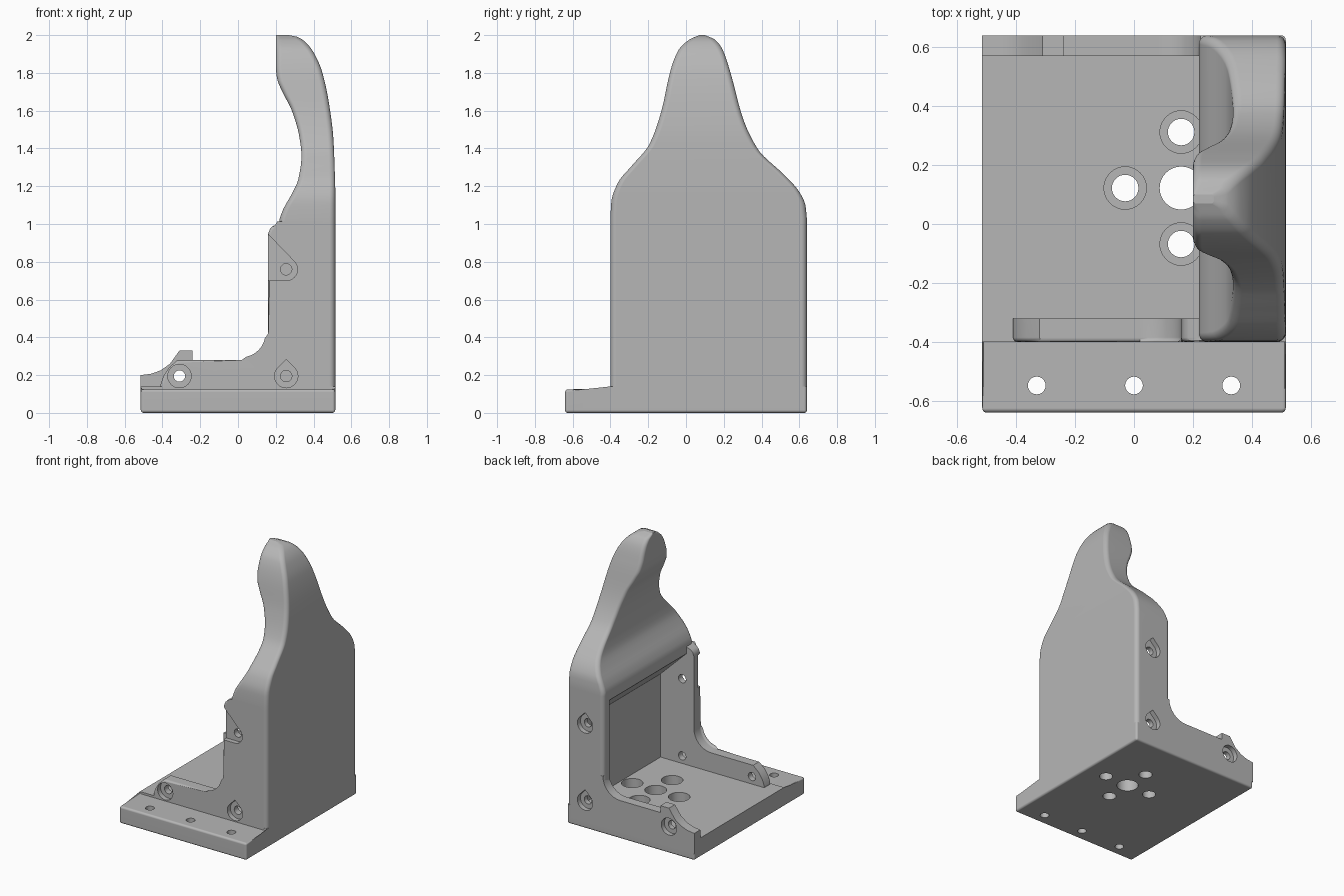
import bpy, bmesh, math
from mathutils import Vector

cube = bpy.data.objects.get("Cube")
if cube:
    bpy.data.objects.remove(cube, do_unlink=True)

grey = bpy.data.materials.new("plain grey")
grey.use_nodes = True
grey.diffuse_color = (0.47, 0.47, 0.47, 1)
grey.node_tree.nodes["Principled BSDF"].inputs["Base Color"].default_value = (0.47, 0.47, 0.47, 1)


def finish(bm, name):
    bmesh.ops.recalc_face_normals(bm, faces=bm.faces)
    mesh = bpy.data.meshes.new(name)
    bm.to_mesh(mesh)
    bm.free()
    mesh.materials.append(grey)
    obj = bpy.data.objects.new(name, mesh)
    bpy.context.collection.objects.link(obj)
    return obj


def prism(name, points, axis, start, end, pick=None, width=0.02):
    """Extrude a 2D outline along an axis, then round the edges that pick accepts."""
    def place(p, d):
        return {"x": (d, p[0], p[1]), "y": (p[0], d, p[1]), "z": (p[0], p[1], d)}[axis]
    bm = bmesh.new()
    a = [bm.verts.new(place(p, start)) for p in points]
    b = [bm.verts.new(place(p, end)) for p in points]
    bm.faces.new(a)
    bm.faces.new(b[::-1])
    for i in range(len(points)):
        j = (i + 1) % len(points)
        bm.faces.new((a[i], a[j], b[j], b[i]))
    if pick:
        edges = [e for e in bm.edges if pick(*[v.co for v in e.verts])]
        bmesh.ops.bevel(bm, geom=edges, offset=width, segments=4, profile=0.5,
                        affect="EDGES", clamp_overlap=True)
    return finish(bm, name)


def circle(cx, cy, r, n=32):
    return [(cx + r * math.cos(math.tau * i / n), cy + r * math.sin(math.tau * i / n))
            for i in range(n)]


def teardrop(cx, cy, r):
    arc = [math.radians(135 + 270 * i / 24) for i in range(25)]
    return [(cx + r * math.cos(t), cy + r * math.sin(t)) for t in arc] + [(cx, cy + r * 1.42)]


def combine(target, other, operation):
    mod = target.modifiers.new(operation, "BOOLEAN")
    mod.operation, mod.object, mod.solver = operation, other, "EXACT"
    bpy.context.view_layer.objects.active = target
    bpy.ops.object.modifier_apply(modifier=mod.name)
    bpy.data.objects.remove(other, do_unlink=True)


def smooth_curve(knots):
    """Smooth function of height through (height, value) knots, without overshoot."""
    zs, vs = zip(*knots)
    d = [(vs[i + 1] - vs[i]) / (zs[i + 1] - zs[i]) for i in range(len(zs) - 1)]
    m = [d[0]] + [2 * p * q / (p + q) if p * q > 0 else 0 for p, q in zip(d, d[1:])] + [d[-1]]

    def value(z):
        if z <= zs[0]:
            return vs[0]
        i = max(k for k in range(len(d)) if zs[k] <= z)
        h = zs[i + 1] - zs[i]
        t = (z - zs[i]) / h
        return (vs[i] * (2 * t**3 - 3 * t**2 + 1) + vs[i + 1] * (3 * t**2 - 2 * t**3)
                + h * (m[i] * (t**3 - 2 * t**2 + t) + m[i + 1] * (t**3 - t**2)))
    return value


# Tower: rounded rectangles lofted upward between four outline curves
inner = smooth_curve([(1.03, .22), (1.09, .245), (1.15, .28), (1.24, .32), (1.36, .336),
                      (1.46, .325), (1.6, .285), (1.7, .235), (1.77, .207), (1.84, .2), (2, .2)])
outer = smooth_curve([(1.2, .515), (1.45, .505), (1.63, .483), (1.8, .447), (1.9, .405),
                      (1.96, .36), (1.99, .315), (2, .27)])
front = smooth_curve([(1.04, -.4), (1.12, -.395), (1.22, -.36), (1.305, -.29), (1.42, -.195),
                      (1.6, -.13), (1.82, -.08), (1.92, -.04), (1.975, .016), (2, .07)])
back = smooth_curve([(1.03, .64), (1.1, .632), (1.17, .6), (1.26, .52), (1.39, .385),
                     (1.55, .305), (1.82, .23), (1.92, .195), (1.975, .155), (2, .1)])
heights = [.05, 1.0] + [1.0 + math.sin(math.pi / 2 * i / 60) for i in range(1, 61)]
bm = bmesh.new()
rings = []
for z in heights:
    x0, x1, y0, y1 = inner(z), outer(z), front(z), back(z)
    r = min(.03, (x1 - x0) * .3, (y1 - y0) * .3)
    ring = []
    for k, (cx, cy) in enumerate([(x1 - r, y1 - r), (x0 + r, y1 - r),
                                  (x0 + r, y0 + r), (x1 - r, y0 + r)]):
        for s in range(6):
            t = math.pi / 2 * (k + s / 5)
            ring.append(bm.verts.new((cx + r * math.cos(t), cy + r * math.sin(t), z)))
    rings.append(ring)
for low, high in zip(rings, rings[1:]):
    for i in range(len(low)):
        j = (i + 1) % len(low)
        bm.faces.new((low[i], low[j], high[j], high[i]))
bm.faces.new(rings[0][::-1])
bm.faces.new(rings[-1])
body = finish(bm, "bracket_body")

# Hollow inside the tower with a sloping ceiling
cavity = prism("cavity", [(.1, .09), (.43, .09), (.43, .75), (.1, 1.07)], "y", -.32, .57)
combine(body, cavity, "DIFFERENCE")

# Base plate with a lower front flange
base = prism("base", [(-.64, 0), (.64, 0), (.64, .14), (-.4, .14), (-.4, .125), (-.64, .125)],
             "x", -.515, .515, lambda a, b: min(a.z, b.z) < .01 or min(a.y, b.y) < -.6)
combine(body, base, "UNION")

# Front side wall with its post
fillet = [(.02 + .14 * math.sin(t), .42 - .14 * math.cos(t))
          for t in [math.pi / 2 * i / 8 for i in range(9)]]
front_wall = prism("front_wall", [(-.41, .05), (-.41, .15), (-.395, .195), (-.365, .24),
                                  (-.32, .28)] + fillet +
                   [(.16, .95), (.17, .975), (.185, .99), (.215, 1.0), (.25, 1.03),
                    (.45, 1.03), (.45, .05)],
                   "y", -.4, -.32, lambda a, b: max(a.y, b.y) < -.39, .015)
combine(body, front_wall, "UNION")

# Back side wall with a small raised tab
fillet = [(x + .065, z) for x, z in fillet]
back_wall = prism("back_wall", [(-.515, .05), (-.515, .2), (-.46, .207), (-.41, .225),
                                (-.36, .26), (-.31, .33), (-.24, .33), (-.24, .28)] + fillet +
                  [(.3, .42), (.3, .05)], "y", .57, .64)
combine(body, back_wall, "UNION")

# Recess on the front post, open to its inner edge
arc = [math.radians(-90 + 135 * i / 12) for i in range(13)]
recess = prism("post_recess", [(.1, .7)] +
               [(.255 + .06 * math.cos(t), .76 + .06 * math.sin(t)) for t in arc] +
               [(.15, .955), (.1, .955)], "y", -.5, -.365)
combine(body, recess, "DIFFERENCE")

# Screw holes and their counterbores through the side walls
for x, z, y0, y1, shape, depth0, depth1 in [
        (-.31, .195, -.5, -.28, circle, -.5, -.365),
        (.255, .195, -.5, -.28, teardrop, -.5, -.365),
        (.255, .76, -.5, -.28, None, 0, 0),
        (-.31, .195, .5, .7, circle, .605, .7),
        (.37, .195, .5, .7, teardrop, .605, .7),
        (.37, .76, .5, .7, teardrop, .605, .7)]:
    combine(body, prism("screw_hole", circle(x, z, .03), "y", y0, y1), "DIFFERENCE")
    if shape:
        combine(body, prism("counterbore", shape(x, z, .062), "y", depth0, depth1), "DIFFERENCE")

# Cross of mounting holes in the floor
combine(body, prism("centre_hole", circle(.16, .122, .073), "z", -.1, .3), "DIFFERENCE")
for dx, dy in [(.19, 0), (-.19, 0), (0, .19), (0, -.19)]:
    x, y = .16 + dx, .122 + dy
    combine(body, prism("mount_hole", circle(x, y, .045), "z", -.1, .3), "DIFFERENCE")
    combine(body, prism("mount_bore", circle(x, y, .072), "z", .07, .3), "DIFFERENCE")

# Row of holes in the flange
for x in (-.33, 0, .33):
    combine(body, prism("flange_hole", circle(x, -.548, .03), "z", -.1, .3), "DIFFERENCE")

# Smooth shading with crisp edges
bpy.ops.object.select_all(action="DESELECT")
body.select_set(True)
bpy.context.view_layer.objects.active = body
bpy.ops.object.shade_smooth_by_angle(angle=math.radians(35))
normals = body.modifiers.new("even_normals", "WEIGHTED_NORMAL")
normals.keep_sharp = True
